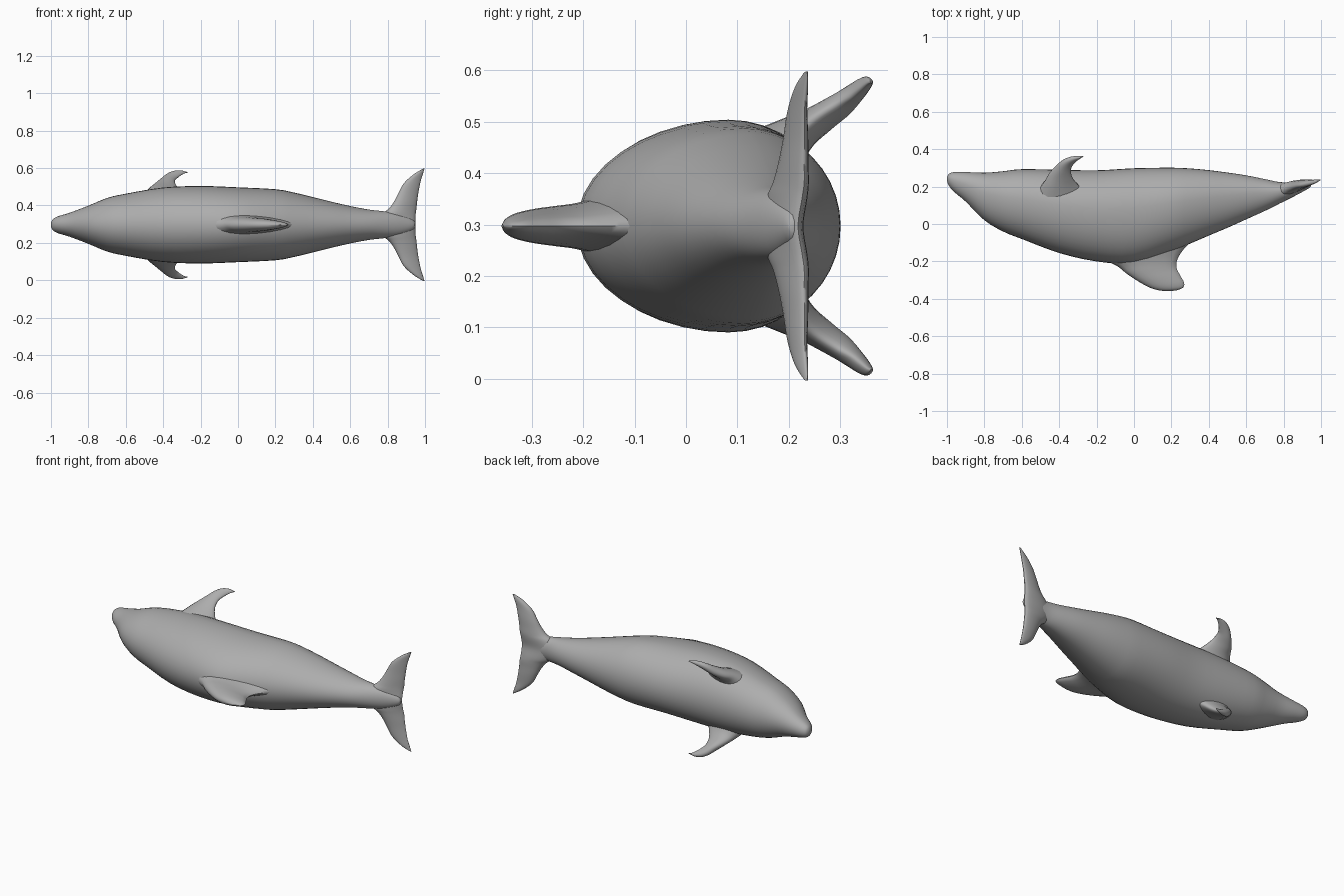
import bpy, bmesh, math
from mathutils import Vector

if "Cube" in bpy.data.objects:
    bpy.data.objects.remove(bpy.data.objects["Cube"])

MID = 0.297  # height of the body's plane of symmetry

skin = bpy.data.materials.new("grey skin")
skin.diffuse_color = (0.42, 0.42, 0.42, 1)
skin.use_nodes = True
skin.node_tree.nodes["Principled BSDF"].inputs["Base Color"].default_value = skin.diffuse_color


def resample(rows, steps):
    """Smooth curve through rows of numbers."""
    out = []
    for i in range(len(rows) - 1):
        p0, p1, p2 = rows[max(i - 1, 0)], rows[i], rows[i + 1]
        p3 = rows[min(i + 2, len(rows) - 1)]
        for s in range(steps):
            t = s / steps
            out.append([0.5 * (2 * b + (c - a) * t + (2 * a - 5 * b + 4 * c - d) * t * t
                               + (3 * b - a - 3 * c + d) * t ** 3)
                        for a, b, c, d in zip(p0, p1, p2, p3)])
    return out + [list(rows[-1])]


def loft(name, rings):
    """Skin a list of point rings and close both ends."""
    bm = bmesh.new()
    loops = [[bm.verts.new(p) for p in ring] for ring in rings]
    n = len(loops[0])
    for a, b in zip(loops, loops[1:]):
        for i in range(n):
            j = (i + 1) % n
            bm.faces.new((a[i], a[j], b[j], b[i]))
    bm.faces.new(loops[0])
    bm.faces.new(loops[-1])
    bmesh.ops.recalc_face_normals(bm, faces=bm.faces)
    mesh = bpy.data.meshes.new(name)
    bm.to_mesh(mesh)
    bm.free()
    mesh.materials.append(skin)
    ob = bpy.data.objects.new(name, mesh)
    bpy.context.collection.objects.link(ob)
    bpy.ops.object.select_all(action='DESELECT')
    ob.select_set(True)
    bpy.context.view_layer.objects.active = ob
    bpy.ops.object.shade_smooth_by_angle(angle=math.radians(60))
    return ob


def fin(name, rows, normal, steps=5, n=20):
    """Rows: leading x,y,z, trailing x,y,z, half thickness."""
    normal = Vector(normal).normalized()
    rings = []
    for r in resample(rows, steps):
        lead, trail = Vector(r[:3]), Vector(r[3:6])
        ring = []
        for k in range(n):
            a = 2 * math.pi * k / n
            u = (1 - math.cos(a)) / 2
            # rounded leading edge, thinner trailing edge
            ring.append(lead.lerp(trail, u) + normal * (max(r[6], 0.002) * math.sin(a) * (1.2 - 0.5 * u)))
        rings.append(ring)
    return loft(name, rings)


# Body stations: x, back y, belly y, half width
stations = [
    (-1.0, .232, .25, .01), (-.99, .205, .268, .03), (-.96, .17, .278, .046),
    (-.9, .12, .278, .064), (-.8, .02, .274, .102), (-.7, -.04, .282, .143),
    (-.6, -.08, .293, .166), (-.4, -.155, .29, .199), (-.2, -.2, .287, .207),
    (0, -.21, .298, .2), (.2, -.145, .301, .19), (.3, -.105, .297, .172),
    (.4, -.062, .288, .148), (.5, -.02, .275, .123), (.6, .025, .26, .1),
    (.7, .07, .24, .081), (.78, .11, .224, .072), (.86, .15, .222, .06),
    (.93, .188, .222, .03), (.945, .2, .218, .01)]
rings = []
for x, back, belly, w in resample(stations, 3):
    mid = belly - 0.42 * (belly - back)  # widest point sits nearer the belly
    ring = []
    for k in range(40):
        a = 2 * math.pi * k / 40
        s = math.sin(a)
        ring.append((x, mid + s * (belly - mid if s > 0 else mid - back), MID + w * math.cos(a)))
    rings.append(ring)
loft("body", rings)

# Back fin with a flared root
fin("back_fin", [
    (-.3, -.1, MID, .36, -.04, MID, .085),
    (-.18, -.18, MID, .27, -.13, MID, .06),
    (-.09, -.225, MID, .232, -.19, MID, .046),
    (-.04, -.265, MID, .228, -.235, MID, .04),
    (.02, -.305, MID, .25, -.28, MID, .034),
    (.08, -.338, MID, .268, -.315, MID, .026),
    (.13, -.354, MID, .262, -.34, MID, .016),
    (.18, -.359, MID, .225, -.356, MID, .003)], (0, 0, 1))

# Side fins, swept outward and toward the belly
for name, s in (("upper_side_fin", 1), ("lower_side_fin", -1)):
    rows = [
        (-.53, .16, .13, -.25, .16, .13, .07),
        (-.485, .215, .18, -.3, .21, .175, .042),
        (-.455, .265, .207, -.33, .25, .21, .031),
        (-.42, .305, .235, -.337, .29, .235, .026),
        (-.385, .335, .265, -.325, .318, .25, .02),
        (-.35, .352, .282, -.305, .338, .265, .015),
        (-.31, .36, .287, -.285, .352, .276, .009),
        (-.275, .361, .281, -.27, .36, .279, .003)]
    fin(name, [(a, b, MID + s * c, d, e, MID + s * f, t) for a, b, c, d, e, f, t in rows],
        (0, .7, -.7 * s))

# Tail flukes, one continuous blade from tip to tip
half = [
    (.72, .165, 0, .948, .218, 0, .034),
    (.765, .175, .055, .95, .226, .055, .033),
    (.805, .185, .085, .954, .23, .085, .029),
    (.832, .193, .12, .958, .23, .125, .025),
    (.856, .2, .165, .965, .231, .175, .021),
    (.887, .206, .222, .976, .231, .23, .016),
    (.94, .218, .27, .988, .234, .27, .011),
    (.988, .232, .299, .998, .236, .301, .003)]
blade = [(a, b, MID - c, d, e, MID - f, t) for a, b, c, d, e, f, t in half[:0:-1]]
blade += [(a, b, MID + c, d, e, MID + f, t) for a, b, c, d, e, f, t in half]
fin("tail_flukes", blade, (-.25, 1, 0))
